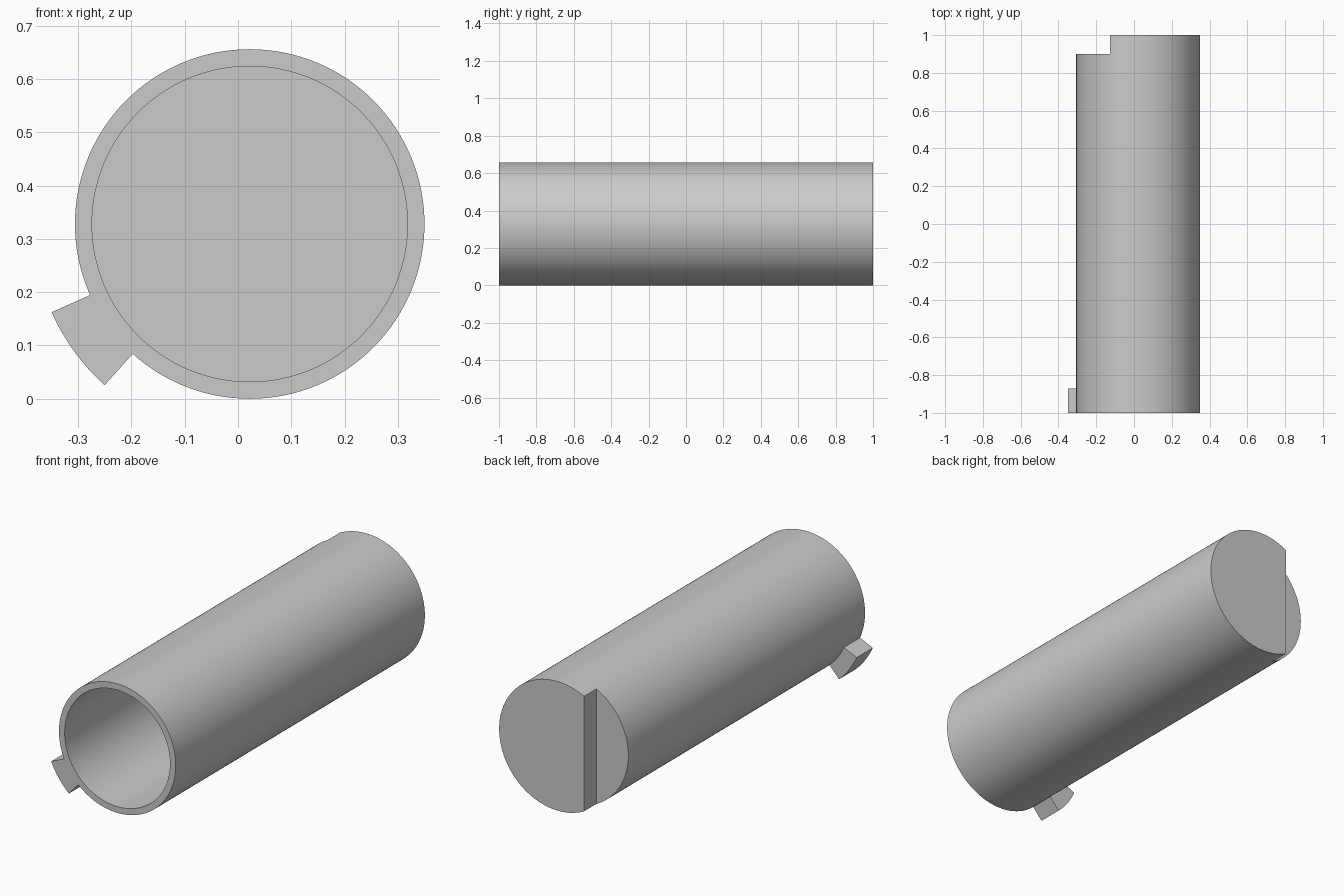
import bpy, bmesh, math
from mathutils import Matrix, Vector

CX, CZ = 0.022, 0.328            # tube axis
R_OUT, R_IN, R_KEY = 0.328, 0.296, 0.407
FRONT, BACK, FLOOR = -1.0, 1.0, 0.87
SEGMENTS = 128

cube = bpy.data.objects.get("Cube")
if cube:
    bpy.data.objects.remove(cube, do_unlink=True)

grey = bpy.data.materials.new("light grey")
grey.use_nodes = True
grey.diffuse_color = (0.6, 0.6, 0.6, 1)
grey.node_tree.nodes["Principled BSDF"].inputs["Base Color"].default_value = grey.diffuse_color


def make_object(name, bm):
    bmesh.ops.recalc_face_normals(bm, faces=bm.faces)
    mesh = bpy.data.meshes.new(name)
    bm.to_mesh(mesh)
    bm.free()
    mesh.materials.append(grey)
    obj = bpy.data.objects.new(name, mesh)
    bpy.context.collection.objects.link(obj)
    return obj


def polar(radius, angle, y):
    return Vector((CX + radius * math.cos(angle), y, CZ + radius * math.sin(angle)))


def boolean(target, tool, operation):
    bpy.context.view_layer.objects.active = target
    mod = target.modifiers.new(operation.lower(), "BOOLEAN")
    mod.operation, mod.solver, mod.object = operation, "EXACT", tool
    bpy.ops.object.modifier_apply(modifier=mod.name)
    bpy.data.objects.remove(tool, do_unlink=True)


# Closed tube: rings joined from the back cap, round the rim, to the bore floor
bm = bmesh.new()
rings = []
for radius, y in [(R_OUT, BACK), (R_OUT, FRONT), (R_IN, FRONT), (R_IN, FLOOR)]:
    rings.append([bm.verts.new(polar(radius, math.tau * i / SEGMENTS, y))
                  for i in range(SEGMENTS)])
for a, b in zip(rings, rings[1:]):
    for i in range(SEGMENTS):
        j = (i + 1) % SEGMENTS
        bm.faces.new((a[i], a[j], b[j], b[i]))
bm.faces.new(rings[0])
bm.faces.new(rings[-1])
tube = make_object("tube", bm)

# Step cut across one side of the closed end
bm = bmesh.new()
bmesh.ops.create_cube(bm, size=1, matrix=Matrix.Translation((-0.627, 1.4, CZ)))
step_cutter = make_object("step_cutter", bm)
step_cutter.hide_render = True
boolean(tube, step_cutter, "DIFFERENCE")

# Radial key at the open end, rooted inside the tube wall
bm = bmesh.new()
angles = [math.radians(204 + 2 * i) for i in range(13)]
outline = [polar(R_KEY, a, FRONT) for a in angles]
outline += [polar(0.312, a, FRONT) for a in reversed(angles)]
face = bm.faces.new([bm.verts.new(p) for p in outline])
extruded = bmesh.ops.extrude_face_region(bm, geom=[face])["geom"]
bmesh.ops.translate(bm, vec=(0, 0.13, 0),
                    verts=[v for v in extruded if isinstance(v, bmesh.types.BMVert)])
key = make_object("key", bm)
boolean(tube, key, "UNION")

# Smooth round walls with sharp rims
bpy.ops.object.select_all(action="DESELECT")
tube.select_set(True)
bpy.context.view_layer.objects.active = tube
bpy.ops.object.shade_smooth_by_angle(angle=math.radians(30))
